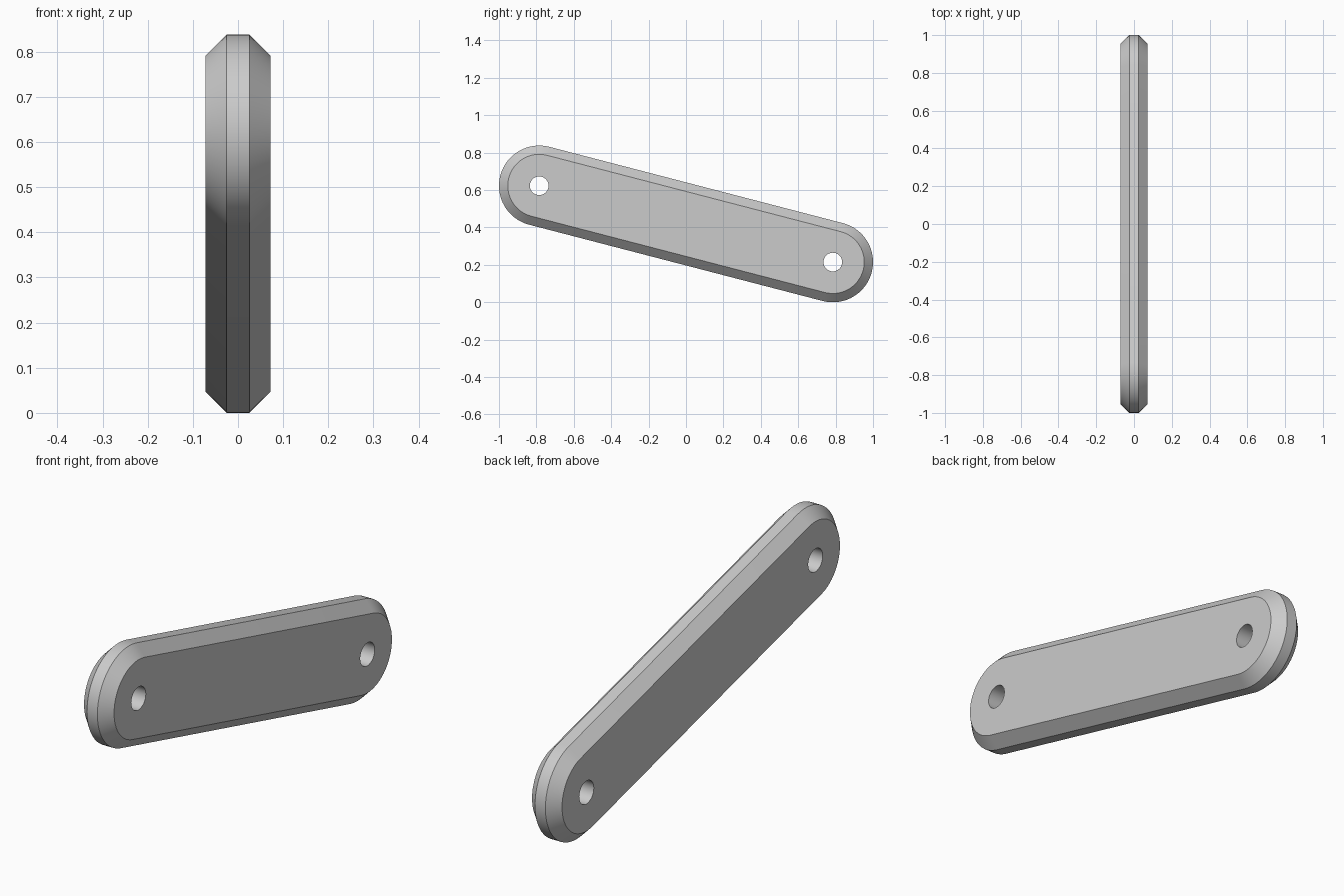
import bpy, bmesh, math
from mathutils import Vector

if "Cube" in bpy.data.objects:
    bpy.data.objects.remove(bpy.data.objects["Cube"])

RADIUS, INNER, HOLE = 0.215, 0.168, 0.05
RIM_X, FACE_X = 0.025, 0.072
PIVOTS = [Vector((0, -0.785, 0.623)), Vector((0, 0.785, 0.215))]
TILT = math.atan2(PIVOTS[1].z - PIVOTS[0].z, PIVOTS[1].y - PIVOTS[0].y)
STEPS = 32


def on_circle(centre, radius, angle, x):
    return centre + Vector((x, radius * math.cos(angle), radius * math.sin(angle)))


def ring(bm, points):
    verts = [bm.verts.new(p) for p in points]
    return verts, [bm.edges.new((v, verts[i - 1])) for i, v in enumerate(verts)]


def capsule(bm, radius, x):
    """Rounded bar outline: half a circle around each pivot."""
    points = []
    for centre, start in ((PIVOTS[1], -math.pi / 2), (PIVOTS[0], math.pi / 2)):
        points += [on_circle(centre, radius, TILT + start + math.pi * i / STEPS, x)
                   for i in range(STEPS + 1)]
    return ring(bm, points)


def circle(bm, centre, x):
    return ring(bm, [on_circle(centre, HOLE, math.tau * i / STEPS, x) for i in range(STEPS)])


def skin(bm, a, b):
    for i in range(len(a)):
        bm.faces.new((a[i - 1], a[i], b[i], b[i - 1]))


bm = bmesh.new()

# Bevelled outer rim
sections = [capsule(bm, r, x) for r, x in
            ((INNER, -FACE_X), (RADIUS, -RIM_X), (RADIUS, RIM_X), (INNER, FACE_X))]
for low, high in zip(sections, sections[1:]):
    skin(bm, low[0], high[0])

# Pivot hole walls
holes = [[circle(bm, c, x) for x in (-FACE_X, FACE_X)] for c in PIVOTS]
for left, right in holes:
    skin(bm, left[0], right[0])

# Flat side faces around the holes
for side, section in ((0, sections[0]), (1, sections[-1])):
    edges = section[1] + [e for h in holes for e in h[side][1]]
    bmesh.ops.triangle_fill(bm, edges=edges, use_beauty=True, use_dissolve=False)
bmesh.ops.recalc_face_normals(bm, faces=bm.faces[:])

mesh = bpy.data.meshes.new("link_bar")
bm.to_mesh(mesh)
bm.free()
bar = bpy.data.objects.new("link_bar", mesh)
bpy.context.collection.objects.link(bar)

# Plain grey finish
grey = bpy.data.materials.new("light_grey")
grey.use_nodes = True
colour = (0.6, 0.6, 0.6, 1)
grey.diffuse_color = colour
grey.node_tree.nodes["Principled BSDF"].inputs["Base Color"].default_value = colour
mesh.materials.append(grey)

bpy.ops.object.select_all(action="DESELECT")
bar.select_set(True)
bpy.context.view_layer.objects.active = bar
bpy.ops.object.shade_smooth_by_angle(angle=math.radians(30))
